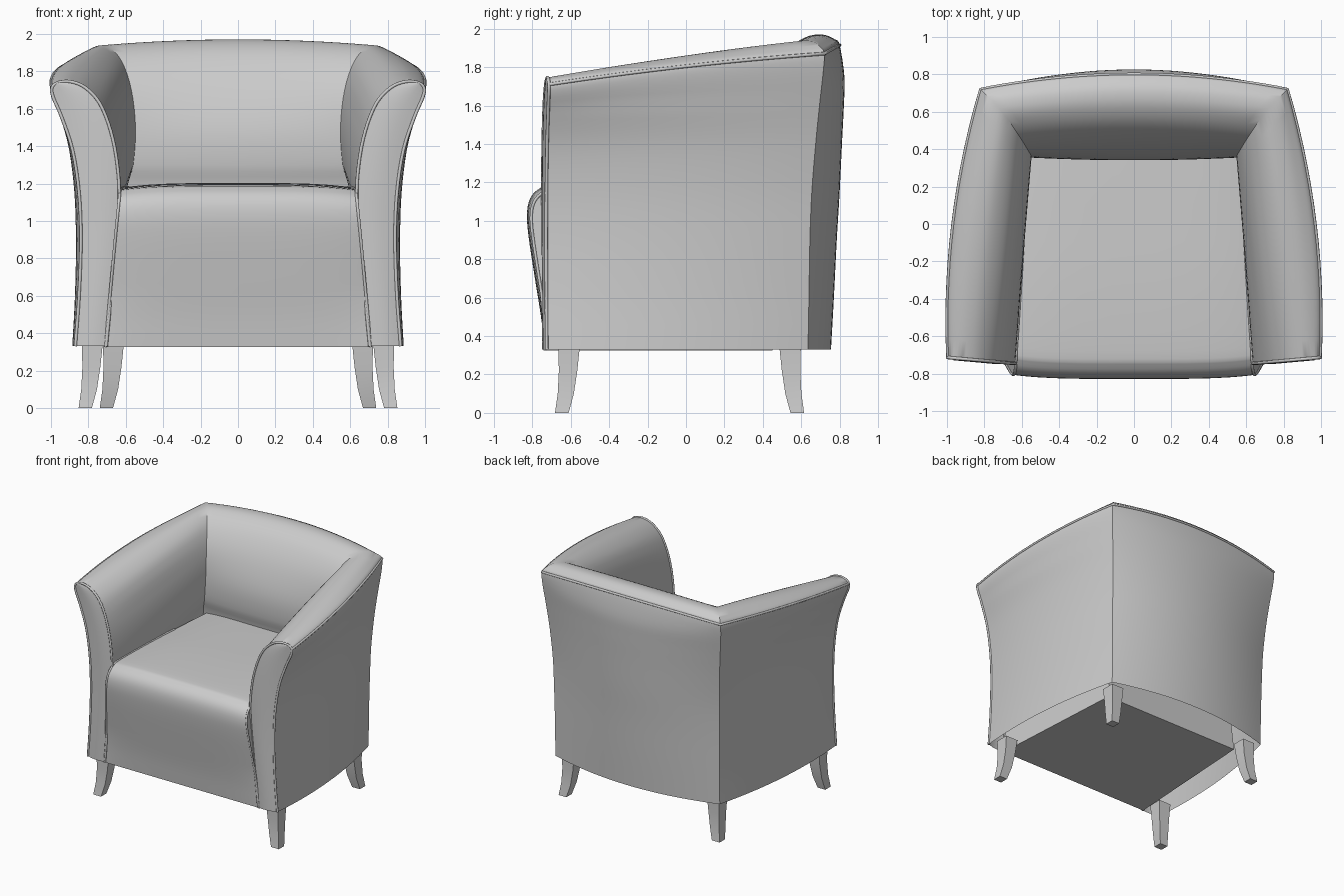
import bpy, bmesh, math
from mathutils import Vector

if "Cube" in bpy.data.objects:
    bpy.data.objects.remove(bpy.data.objects["Cube"])


def smooth_path(pts, n):
    """Catmull-Rom curve through the points, n steps per span."""
    p = [Vector(q) for q in pts]
    p = [2 * p[0] - p[1]] + p + [2 * p[-1] - p[-2]]
    out = []
    for i in range(1, len(p) - 2):
        a, b, c, d = p[i - 1:i + 3]
        for k in range(n):
            t = k / n
            out.append(0.5 * (2 * b + (c - a) * t + (2 * a - 5 * b + 4 * c - d) * t * t
                              + (3 * b - a - 3 * c + d) * t ** 3))
    return out + [p[-2]]


def grid(bm, rows):
    """Skin a list of equal-length point rows; returns the vertex rows."""
    vs = [[bm.verts.new(p) for p in row] for row in rows]
    for r0, r1 in zip(vs, vs[1:]):
        for j in range(len(r0) - 1):
            bm.faces.new((r0[j], r1[j], r1[j + 1], r0[j + 1]))
    return vs


def finish(name, bm, angle=35, mirror=False):
    me = bpy.data.meshes.new(name)
    bm.to_mesh(me)
    bm.free()
    for f in me.polygons:
        f.use_smooth = True
    me.set_sharp_from_angle(angle=math.radians(angle))
    ob = bpy.data.objects.new(name, me)
    bpy.context.collection.objects.link(ob)
    if mirror:
        m = ob.modifiers.new("Mirror", 'MIRROR')
        m.merge_threshold = 0.001
    return ob


def piping(name, paths, r=0.01):
    cu = bpy.data.curves.new(name, 'CURVE')
    cu.dimensions = '3D'
    cu.bevel_depth = r
    cu.bevel_resolution = 2
    cu.use_fill_caps = True
    for path in paths:
        s = cu.splines.new('POLY')
        s.points.add(len(path) - 1)
        for q, p in zip(s.points, path):
            q.co = (*p, 1)
    ob = bpy.data.objects.new(name, cu)
    bpy.context.collection.objects.link(ob)


def flip(path):
    return [Vector((-p[0], p[1], p[2])) for p in path]


# Shell cross-sections: outer bottom, up over the rim, down the inside
N = 4
front = [(.87, .33), (.85, .6), (.84, .9), (.85, 1.15), (.885, 1.38), (.945, 1.56),
         (.988, 1.66), (.995, 1.71), (.965, 1.738), (.90, 1.745), (.82, 1.715),
         (.74, 1.63), (.68, 1.48), (.645, 1.3), (.635, 1.1), (.66, .8), (.705, .33)]
corner = [(.755, .635, .33), (.755, .64, .6), (.76, .645, .9), (.765, .655, 1.15),
          (.78, .675, 1.4), (.80, .695, 1.6), (.82, .715, 1.78), (.82, .72, 1.87),
          (.80, .70, 1.905), (.755, .655, 1.935), (.69, .58, 1.93), (.62, .48, 1.85),
          (.57, .40, 1.7), (.548, .36, 1.5), (.56, .36, 1.3), (.60, .40, 1.1), (.62, .45, .33)]
middle = [(.755, .33), (.77, .6), (.785, .9), (.80, 1.15), (.812, 1.4), (.822, 1.6),
          (.825, 1.75), (.80, 1.915), (.775, 1.945), (.71, 1.97), (.62, 1.955),
          (.52, 1.88), (.42, 1.72), (.35, 1.5), (.345, 1.3), (.38, 1.1), (.42, .33)]
F = smooth_path([(x, -.745 + .09 * max(0, x - .65), z) for x, z in front], N)
C = smooth_path(corner, N)
M = smooth_path([(0, y, z) for y, z in middle], N)
K = len(F)
RIM = 7 * N


def arm_row(t):
    row = []
    for j in range(K):
        p = F[j].lerp(C[j], t)
        hump = 4 * t * (1 - t)
        k = min(1, max(0, (11 * N - j) / (4 * N)))
        p.x += .06 * hump * k
        if 5 * N < j < 12 * N:
            p.z += .015 * hump
        row.append(p)
    return row


def back_row(s):
    row = []
    for j in range(K):
        p = C[j].lerp(M[j], s)
        bow = 1 - (1 - s) ** 2
        p.y = C[j].y + (M[j].y - C[j].y) * bow
        p.z = C[j].z + (M[j].z - C[j].z) * bow
        row.append(p)
    return row


STEPS = 14
rows = [arm_row(i / STEPS) for i in range(STEPS + 1)]
rows += [back_row(i / STEPS) for i in range(1, STEPS + 1)]

# Arms and back, open underneath, with padded front panels
bm = bmesh.new()
grid(bm, rows)
panel = []
for i in range(K // 2 + 1):
    a, b = F[i], F[K - 1 - i]
    panel.append([a.lerp(b, s / 6) - Vector((0, .012 * math.sin(math.pi * s / 6), 0))
                  for s in range(7)])
grid(bm, panel)
bmesh.ops.remove_doubles(bm, verts=bm.verts, dist=.0005)
bmesh.ops.dissolve_degenerate(bm, edges=bm.edges, dist=.0005)
finish("arms_and_back", bm, mirror=True)

# Piping along the rim and around the arm fronts
rim = [r[RIM] for r in rows]
piping("rim_piping", [rim + flip(rim[:-1])[::-1]], .009)
piping("arm_front_piping", [F, flip(F)], .009)

# Seat block: rounded front profile carried across the width
seat = smooth_path([(-.735, .325), (-.755, .5), (-.79, .72), (-.82, .92), (-.828, 1.04),
                    (-.81, 1.12), (-.76, 1.17), (-.68, 1.19), (-.3, 1.202), (.1, 1.2),
                    (.42, 1.195)], 4)
seat.append(Vector((.45, .325)))


def seat_row(u):
    drop = .022 * u ** 4
    row = []
    for y, z in seat:
        w = .71 - .08 * (z - .325) / .87 - .07 * max(0, y + .7) / 1.15
        up = max(0, (z - .9) / .3)
        fwd = max(0, min(1, -y / .7)) * min(1, (z - .325) / .3)
        row.append(Vector((u * w, y + drop * fwd, z - drop * up)))
    return row


us = [-1, -.97, -.93, -.87, -.78, -.65, -.45, -.2]
us += [-u for u in us[::-1]]
bm = bmesh.new()
vs = grid(bm, [seat_row(u) for u in us])
for a, b in zip(vs, vs[1:]):
    bm.faces.new((a[-1], b[-1], b[0], a[0]))
bm.faces.new(vs[0])
bm.faces.new(vs[-1][::-1])
bmesh.ops.recalc_face_normals(bm, faces=bm.faces)
finish("seat", bm)
edge = seat_row(1)[:36]
piping("seat_piping", [edge, flip(edge)], .008)

# Tapered legs curving outward: height, outward shift, thickness
sections = [(0, .017, .071), (.1, .003, .084), (.22, -.003, .096), (.345, 0, .112)]


def leg(name, bx, by):
    sy = math.copysign(1, by)
    bm = bmesh.new()
    rings = []
    for z, d, w in sections:
        xo, yo = bx + d, by + sy * d
        xi, yi = xo - w, yo - sy * w
        rings.append([bm.verts.new(p) for p in
                      ((xo, yo, z), (xi, yo, z), (xi, yi, z), (xo, yi, z))])
    for a, b in zip(rings, rings[1:]):
        for k in range(4):
            bm.faces.new((a[k], a[(k + 1) % 4], b[(k + 1) % 4], b[k]))
    bm.faces.new(rings[0])
    bm.faces.new(rings[-1])
    bmesh.ops.recalc_face_normals(bm, faces=bm.faces)
    finish(name, bm, 30, mirror=True)


leg("front_legs", .835, -.665)
leg("back_legs", .722, .598)
